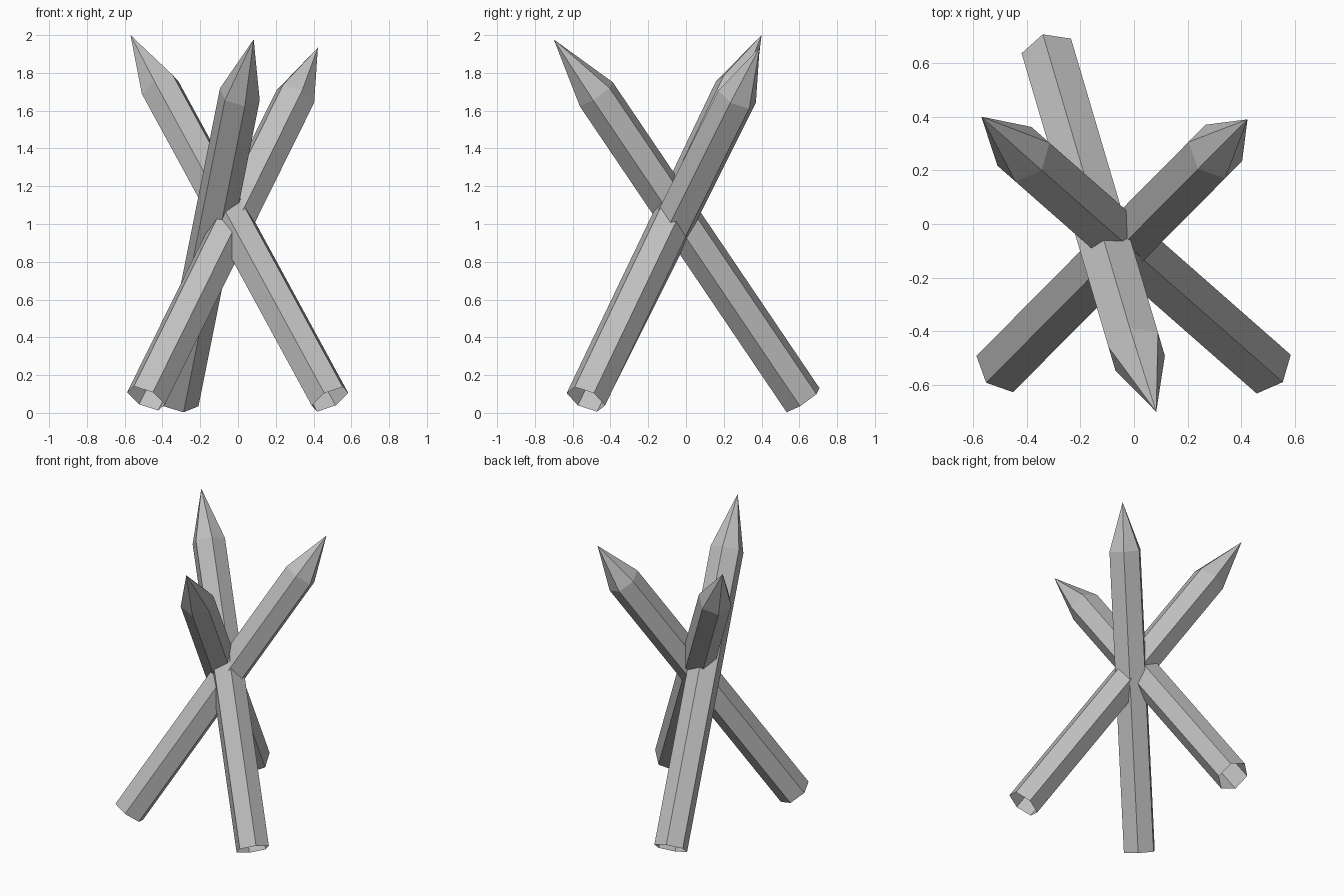
import bpy
import bmesh
from math import cos, sin, pi
from mathutils import Vector

cube = bpy.data.objects.get("Cube")
if cube:
    bpy.data.objects.remove(cube, do_unlink=True)

SIDES = 6
RADIUS = 0.111

grey = bpy.data.materials.new("plain grey")
grey.use_nodes = True
grey.diffuse_color = (0.52, 0.52, 0.52, 1)
grey.node_tree.nodes["Principled BSDF"].inputs["Base Color"].default_value = grey.diffuse_color


def make_stake(name, foot, shoulder, tip):
    """Six-sided stake with an open foot, a straight shaft and a sharpened point."""
    foot, shoulder, tip = Vector(foot), Vector(shoulder), Vector(tip)
    axis = (shoulder - foot).normalized()
    side = axis.cross(Vector((0, 0, 1))).normalized()
    up = side.cross(axis)  # one corner edge runs along the top of the stake

    bm = bmesh.new()

    def ring(centre):
        angles = [2 * pi * i / SIDES for i in range(SIDES)]
        return [bm.verts.new(centre + RADIUS * (cos(a) * up + sin(a) * side)) for a in angles]

    low, high = ring(foot), ring(shoulder)
    point = bm.verts.new(tip)
    for i in range(SIDES):
        j = (i + 1) % SIDES
        bm.faces.new((low[i], low[j], high[j], high[i]))
        bm.faces.new((high[i], high[j], point))

    # Face the walls outward
    for face in bm.faces:
        face.normal_update()
        middle = face.calc_center_median()
        outward = (middle - foot) - axis * (middle - foot).dot(axis)
        if face.normal.dot(outward) < 0:
            face.normal_flip()

    mesh = bpy.data.meshes.new(name)
    bm.to_mesh(mesh)
    bm.free()
    mesh.materials.append(grey)
    obj = bpy.data.objects.new(name, mesh)
    bpy.context.collection.objects.link(obj)
    return obj


# Three crossed stakes: foot centre, shoulder centre, sharpened tip
make_stake("right_leaning_stake", (0.487, -0.53, 0.072), (-0.412, 0.26, 1.722), (-0.569, 0.40, 2.0))
make_stake("left_leaning_stake", (-0.487, -0.527, 0.077), (0.303, 0.27, 1.674), (0.423, 0.39, 1.934))
make_stake("front_leaning_stake", (-0.314, 0.62, 0.067), (0.01, -0.475, 1.687), (0.083, -0.70, 1.977))
